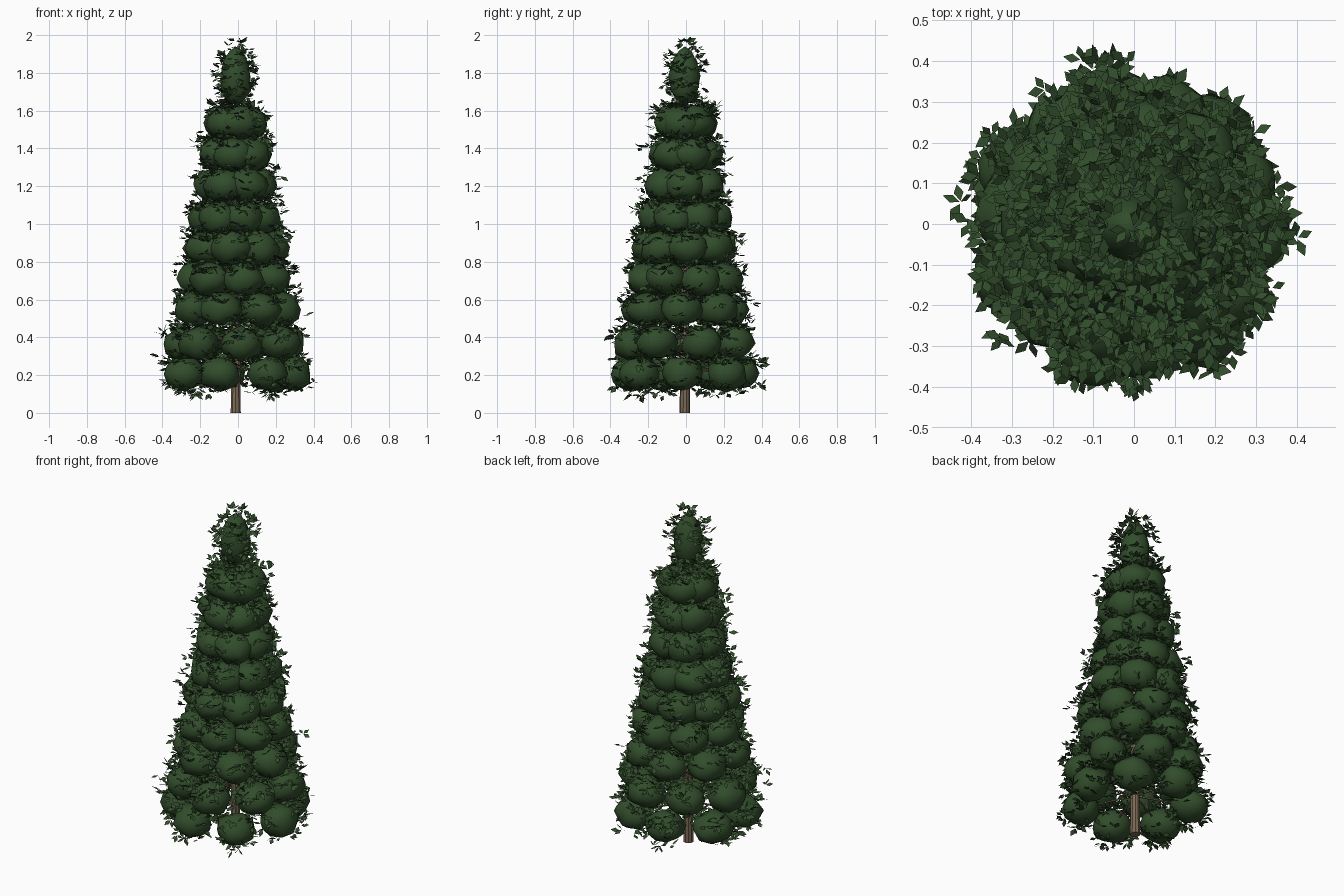
import bpy, bmesh, math, random
from mathutils import Vector, Matrix

random.seed(11)
cube = bpy.data.objects.get("Cube")
if cube:
    bpy.data.objects.remove(cube)

AXIS = Vector((-0.012, -0.006, 0))


def material(name, rgb):
    m = bpy.data.materials.new(name)
    m.use_nodes = True
    m.diffuse_color = (*rgb, 1)
    m.node_tree.nodes["Principled BSDF"].inputs["Base Color"].default_value = (*rgb, 1)
    return m


green = material("foliage green", (0.031, 0.073, 0.024))
brown = material("bark brown", (0.2, 0.14, 0.09))


def finish(bm, name, mat, smooth):
    mesh = bpy.data.meshes.new(name)
    for f in bm.faces:
        f.smooth = smooth
    bm.to_mesh(mesh)
    bm.free()
    mesh.materials.append(mat)
    ob = bpy.data.objects.new(name, mesh)
    bpy.context.collection.objects.link(ob)


def limb(bm, a, b, r1, r2, sides):
    """Tapered cylinder between two points."""
    d = b - a
    mat = Matrix.Translation((a + b) / 2) @ d.to_track_quat("Z", "Y").to_matrix().to_4x4()
    bmesh.ops.create_cone(bm, cap_ends=True, segments=sides, radius1=r1, radius2=r2,
                          depth=d.length, matrix=mat)


def blob(bm, centre, angle, size):
    """Irregular low-poly foliage clump."""
    mat = (Matrix.Translation(centre) @ Matrix.Rotation(angle, 4, "Z")
           @ Matrix.Diagonal((*size, 1)))
    made = bmesh.ops.create_icosphere(bm, subdivisions=2, radius=1, matrix=mat)
    for v in made["verts"]:
        v.co = centre + (v.co - centre) * random.uniform(0.91, 1.1)


def leaf(bm, base, direction, length):
    """Flat diamond, close to horizontal."""
    up = Vector((random.gauss(0, 0.4), random.gauss(0, 0.4), 1))
    side = direction.cross(up).normalized() * length * 0.28
    mid = base + direction * length * 0.5
    bm.faces.new([bm.verts.new(p) for p in
                  (base, mid + side, base + direction * length, mid - side)])


def spray(bm, base, outward):
    """Three leaves fanned around a sprig tip."""
    heading = math.atan2(outward.y, outward.x) + random.gauss(0, 0.8)
    lift = random.gauss(0.1, 0.5)
    for turn in (-1.2, 0, 1.2):
        a = heading + turn + random.gauss(0, 0.2)
        d = Vector((math.cos(a), math.sin(a), lift + random.gauss(0, 0.35))).normalized()
        leaf(bm, base + d * 0.004, d, random.uniform(0.034, 0.052))


def sphere_direction(t, s):
    flat = math.sqrt(1 - s * s)
    return Vector((math.cos(t) * flat, math.sin(t) * flat, s))


# Tiers: height, outer radius, clump count, first clump angle in degrees
tiers = [
    (0.21, 0.402, 7, -3), (0.37, 0.382, 7, 19), (0.545, 0.345, 7, -5),
    (0.71, 0.313, 7, 24), (0.875, 0.285, 7, 5), (1.035, 0.255, 7, 30),
    (1.205, 0.225, 6, 0), (1.37, 0.2, 6, 20), (1.535, 0.172, 6, 45),
]

clumps, leaves, wood = bmesh.new(), bmesh.new(), bmesh.new()

for z, outer, count, first in tiers:
    ring = outer - 0.104
    for i in range(count):
        a = math.radians(first) + i * math.tau / count
        out = Vector((math.cos(a), math.sin(a), 0))
        c = AXIS + out * ring + Vector((0, 0, z + random.uniform(-0.006, 0.006)))
        blob(clumps, c, a, (0.104, 0.11, 0.09))
        limb(wood, AXIS + Vector((0, 0, z + 0.03)), c, 0.006, 0.004, 5)
        # Sprigs stand off the clump, thicker on its upper and lower shoulders
        for k in range(36):
            t = a + random.uniform(-math.pi, math.pi)
            s = random.choice((1, 1, -1)) * random.uniform(0.1, 1) ** 0.6
            n = sphere_direction(t, s)
            reach = random.triangular(0.9, 1.6, 1.08)
            spray(leaves, c + Vector((n.x * 0.1, n.y * 0.1, n.z * 0.082)) * reach, n)

# Tip: tall tapering clump, blunt below, with sprigs all round
tip = AXIS + Vector((0, 0, 1.785))
made = bmesh.ops.create_icosphere(clumps, subdivisions=2, radius=1)
for v in made["verts"]:
    w = random.uniform(0.074, 0.088) * (1 - 0.15 * v.co.z)
    v.co = tip + Vector((v.co.x * w, v.co.y * w, v.co.z * 0.155))
for k in range(95):
    s = random.uniform(-0.95, 1)
    n = sphere_direction(random.uniform(0, math.tau), s)
    spread = random.uniform(0.95, 1.45)
    base = tip + Vector((n.x * 0.08 * spread, n.y * 0.08 * spread, s * 0.172 + 0.01))
    spray(leaves, base, n)

# Trunk
limb(wood, AXIS, AXIS + Vector((0, 0, 1.7)), 0.028, 0.01, 10)

finish(clumps, "foliage_clumps", green, True)
finish(leaves, "leaf_sprigs", green, False)
finish(wood, "trunk_and_branches", brown, False)
